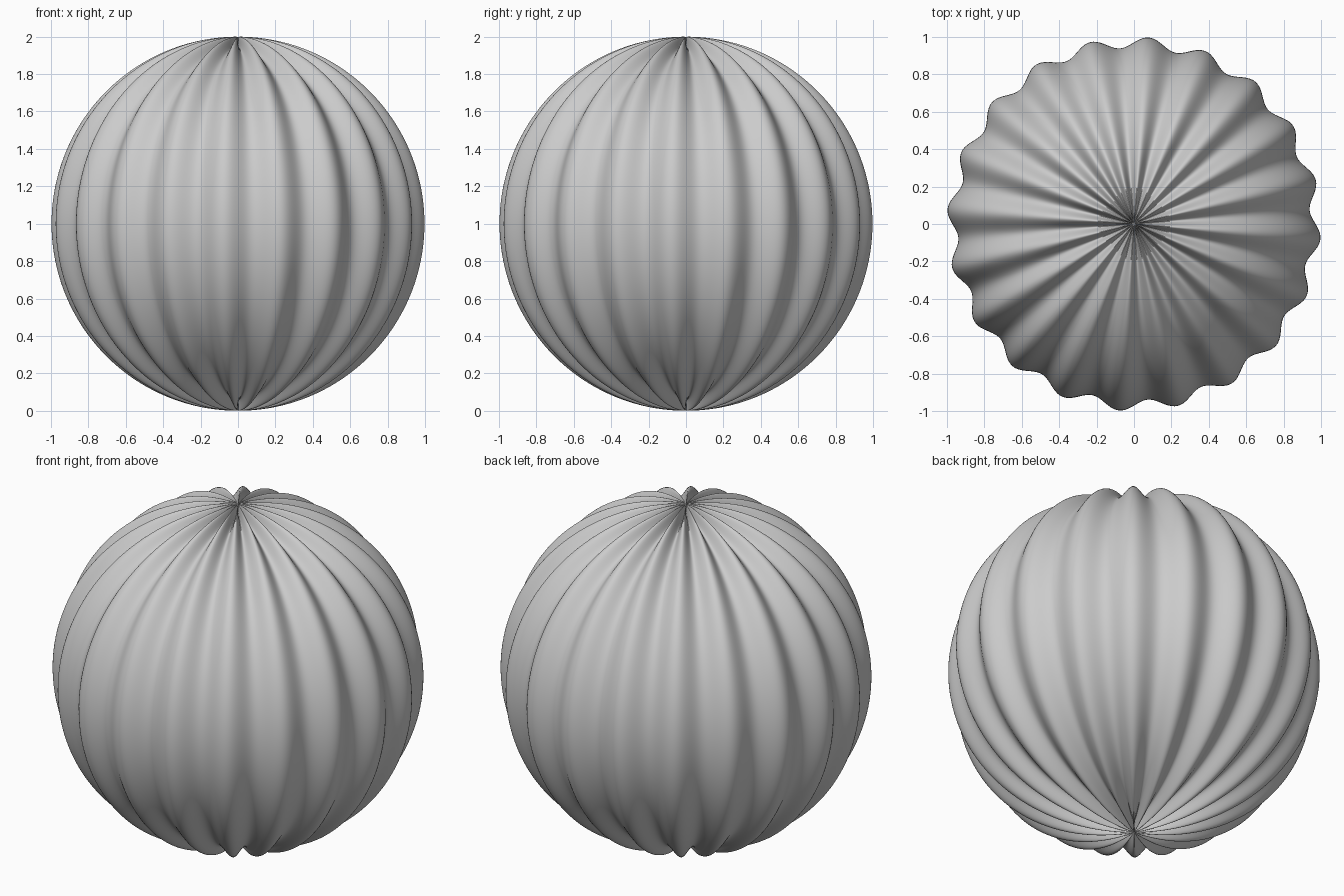
import bpy, bmesh
from math import sin, cos, pi

if "Cube" in bpy.data.objects:
    bpy.data.objects.remove(bpy.data.objects["Cube"])

LOBES, SEGMENTS, RINGS = 20, 400, 160
MEAN, DEPTH = 0.971, 0.029      # mean radius and rib height

bm = bmesh.new()

# rings of the ribbed ball: radius depends on the heading only
rings = []
for i in range(1, RINGS):
    t = pi * i / RINGS
    ring = []
    for j in range(SEGMENTS):
        a = 2 * pi * j / SEGMENTS
        r = MEAN - DEPTH * sin(LOBES * a)
        ring.append(bm.verts.new((r * sin(t) * cos(a), r * sin(t) * sin(a), 1 + r * cos(t))))
    rings.append(ring)

# sides
for upper, lower in zip(rings, rings[1:]):
    for j in range(SEGMENTS):
        k = (j + 1) % SEGMENTS
        bm.faces.new((upper[j], lower[j], lower[k], upper[k]))

# sunken poles
top = bm.verts.new((0, 0, 1 + MEAN))
bottom = bm.verts.new((0, 0, 1 - MEAN))
for j in range(SEGMENTS):
    k = (j + 1) % SEGMENTS
    bm.faces.new((top, rings[0][j], rings[0][k]))
    bm.faces.new((bottom, rings[-1][k], rings[-1][j]))

for f in bm.faces:
    f.smooth = True
mesh = bpy.data.meshes.new("ribbed_ball")
bm.to_mesh(mesh)
bm.free()
ball = bpy.data.objects.new("ribbed_ball", mesh)
bpy.context.collection.objects.link(ball)
